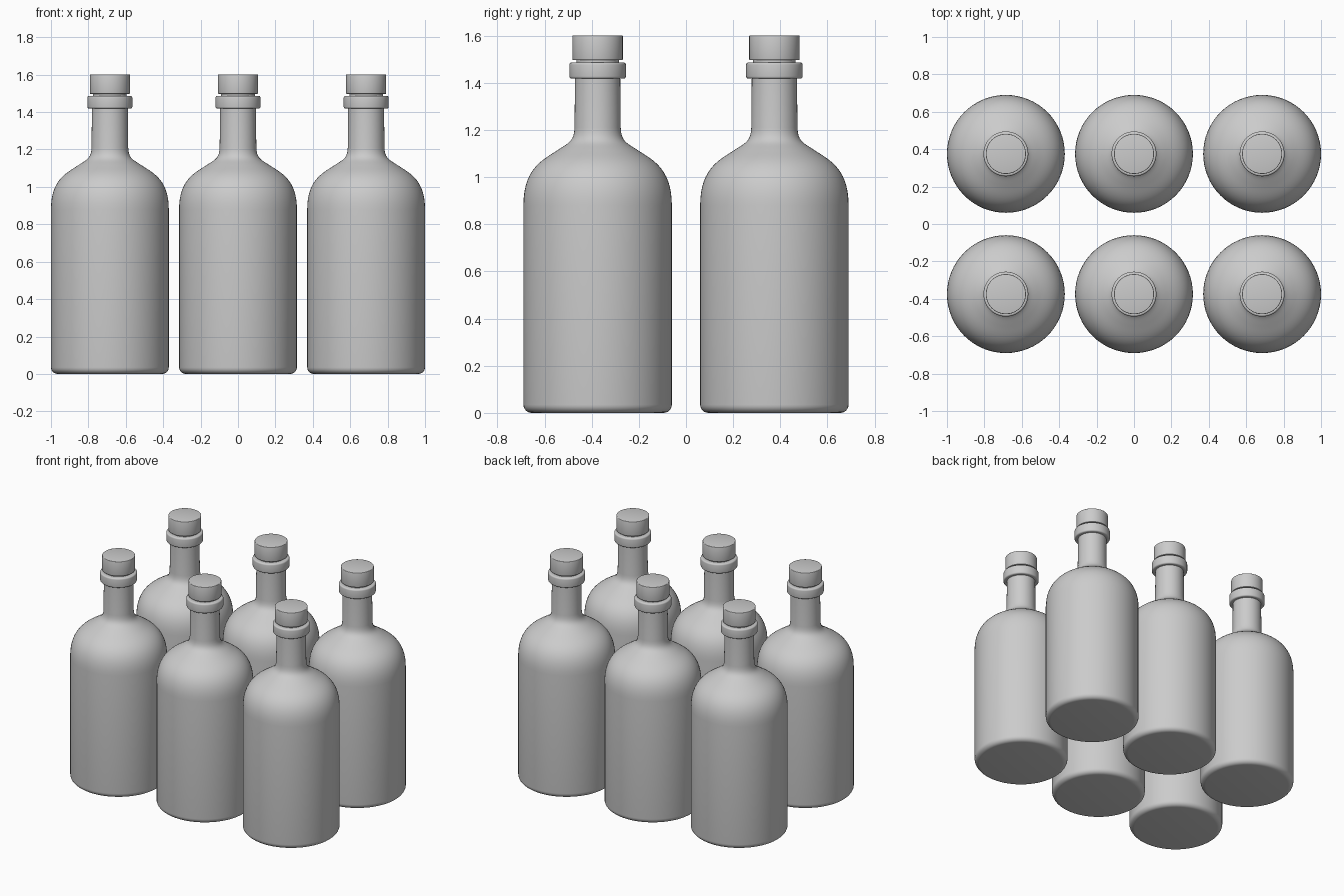
import bpy, bmesh, math
from mathutils import Vector
from mathutils.geometry import interpolate_bezier

if "Cube" in bpy.data.objects:
    bpy.data.objects.remove(bpy.data.objects["Cube"])

SEGMENTS = 64


def curve(*pts, n=12):
    """Sample a cubic bezier given as four (radius, height) pairs."""
    return [(p.x, p.y) for p in interpolate_bezier(*[Vector(p) for p in pts], n)]


def fillet(corner, start, end, n=5):
    """Rounded corner between two profile points."""
    c, a, b = Vector(corner), Vector(start), Vector(end)
    return curve(a, a.lerp(c, 0.55), b.lerp(c, 0.55), b, n=n)


def lathe_mesh(name, profile):
    """Revolve a profile that starts and ends on the z axis."""
    bm = bmesh.new()
    verts = [bm.verts.new((r, 0, z)) for r, z in profile]
    edges = [bm.edges.new(pair) for pair in zip(verts, verts[1:])]
    bmesh.ops.spin(bm, geom=verts + edges, axis=(0, 0, 1), cent=(0, 0, 0),
                   angle=math.tau, steps=SEGMENTS)
    bmesh.ops.remove_doubles(bm, verts=bm.verts, dist=1e-5)
    bmesh.ops.recalc_face_normals(bm, faces=bm.faces)
    mesh = bpy.data.meshes.new(name)
    bm.to_mesh(mesh)
    bm.free()
    return mesh


# Bottle: rounded base, straight body, domed shoulder, neck and lip ring
shoulder = curve((.315, .88), (.315, 1.04), (.23, 1.075), (.17, 1.115), n=16)
neck_flare = curve((.17, 1.115), (.125, 1.145), (.1, 1.15), (.098, 1.21), n=10)
bottle = lathe_mesh("bottle", [
    (0, 0),
    *fillet((.315, 0), (.28, 0), (.315, .035), n=7),
    *shoulder, *neck_flare[1:],
    (.096, 1.418),
    *fillet((.12, 1.418), (.11, 1.418), (.12, 1.428)),
    *fillet((.12, 1.487), (.12, 1.477), (.11, 1.487)),
    (0, 1.487)])

# Stopper: narrow stem seated in the neck, wider cap above
stopper = lathe_mesh("stopper", [
    (0, 1.44), (.09, 1.44), (.09, 1.497),
    *fillet((.107, 1.497), (.103, 1.497), (.107, 1.501), n=4),
    *fillet((.107, 1.602), (.107, 1.598), (.103, 1.602), n=4),
    (0, 1.602)])

# Three columns by two rows of bottles
for y in (-.375, .375):
    for x in (-.685, 0, .685):
        for mesh in (bottle, stopper):
            obj = bpy.data.objects.new(mesh.name, mesh)
            obj.location = (x, y, 0)
            bpy.context.collection.objects.link(obj)
            obj.select_set(True)
            bpy.context.view_layer.objects.active = obj

# Smooth shading with sharp rims
for mesh in (bottle, stopper):
    mesh.shade_smooth()
    mesh.set_sharp_from_angle(angle=math.radians(35))
